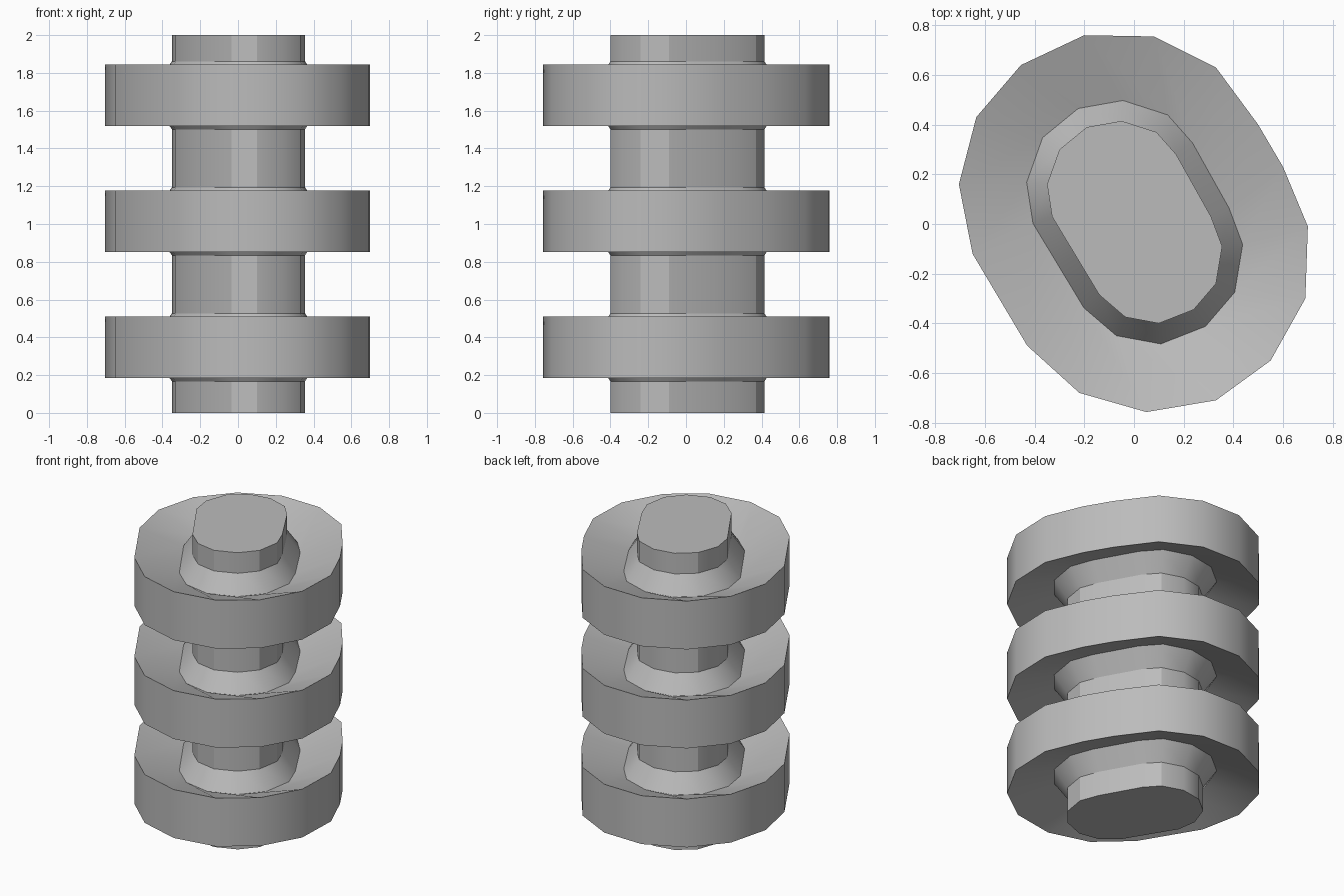
import bpy
import bmesh
from math import radians
from mathutils import Vector

cube = bpy.data.objects.get("Cube")
if cube:
    bpy.data.objects.remove(cube, do_unlink=True)

# Plain grey finish shared by every part
grey = bpy.data.materials.new("plain grey")
grey.use_nodes = True
colour = (0.5, 0.5, 0.5, 1)
grey.diffuse_color = colour
grey.node_tree.nodes["Principled BSDF"].inputs["Base Color"].default_value = colour

# Matching outlines of the shaft and of the disc rim, both clockwise
shaft_outline = [Vector(p) for p in (
    (-.35, .16), (-.3, .3), (-.19, .39), (-.05, .415),
    (.09, .37), (.17, .28), (.24, .155), (.31, .03),
    (.355, -.09), (.33, -.24), (.24, -.345), (.1, -.4),
    (-.035, -.375), (-.14, -.285), (-.235, -.1275), (-.33, .03))]
rim_outline = [Vector(p) for p in (
    (-.705, .16), (-.635, .43), (-.455, .64), (-.2, .76),
    (.08, .755), (.33, .63), (.5, .4), (.6, .23),
    (.7, -.01), (.69, -.3), (.55, -.55), (.33, -.71),
    (.05, -.757), (-.22, -.68), (-.43, -.49), (-.65, -.12))]


def offset(outline, distance):
    """Grow a clockwise outline outward with mitred corners."""
    grown = []
    for i, p in enumerate(outline):
        a = (p - outline[i - 1]).normalized()
        b = (outline[(i + 1) % len(outline)] - p).normalized()
        na, nb = Vector((-a.y, a.x)), Vector((-b.y, b.x))
        middle = (na + nb).normalized()
        grown.append(p + middle * distance / middle.dot(na))
    return grown


def loft(name, sections, closed=False):
    """Skin (outline, height) sections; cap the ends or close the loop."""
    bm = bmesh.new()
    rings = [[bm.verts.new((p.x, p.y, z)) for p in outline]
             for outline, z in sections]
    pairs = list(zip(rings, rings[1:]))
    if closed:
        pairs.append((rings[-1], rings[0]))
    else:
        bm.faces.new(rings[0])
        bm.faces.new(rings[-1])
    for low, high in pairs:
        for i in range(len(low)):
            bm.faces.new((low[i - 1], low[i], high[i], high[i - 1]))
    bmesh.ops.recalc_face_normals(bm, faces=bm.faces)
    mesh = bpy.data.meshes.new(name)
    bm.to_mesh(mesh)
    bm.free()
    mesh.materials.append(grey)
    obj = bpy.data.objects.new(name, mesh)
    bpy.context.collection.objects.link(obj)
    bpy.ops.object.select_all(action="DESELECT")
    obj.select_set(True)
    bpy.context.view_layer.objects.active = obj
    bpy.ops.object.shade_smooth_by_angle(angle=radians(30))
    return obj


# Central shaft
loft("shaft", [(shaft_outline, 0), (shaft_outline, 2)])

# Three dished discs, each with a sloped collar against the shaft
groove_outline = offset(shaft_outline, 0.08)
half_section = [(rim_outline, 0.163), (groove_outline, 0.062), (shaft_outline, 0.18)]
for label, level in (("lower", 0.347), ("middle", 1.014), ("upper", 1.681)):
    above = [(outline, level + h) for outline, h in half_section]
    below = [(outline, level - h) for outline, h in reversed(half_section)]
    loft(label + "_disc", above + below, closed=True)
